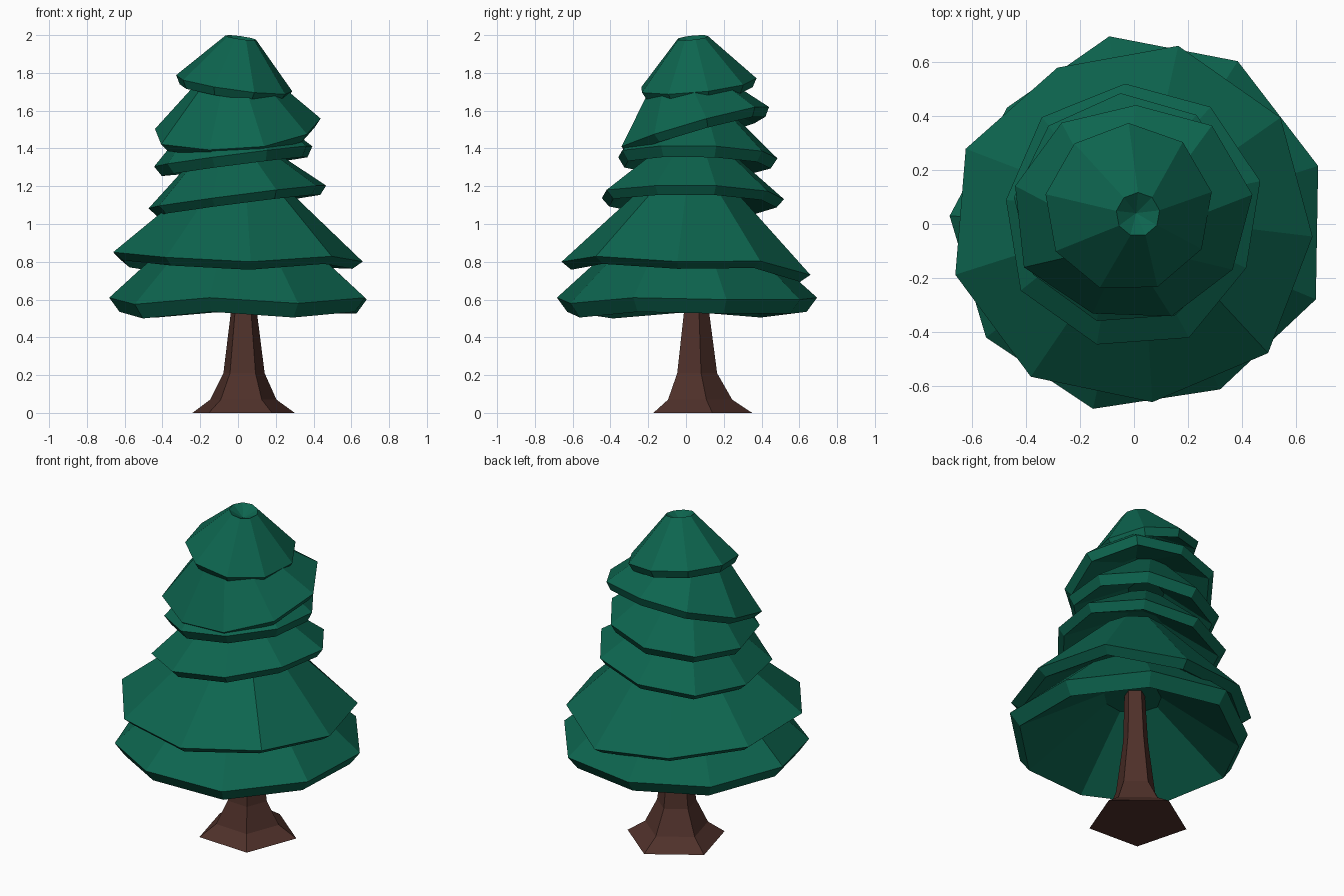
import bpy, bmesh
from math import cos, sin, radians, atan
from mathutils import Matrix, Vector

if "Cube" in bpy.data.objects:
    bpy.data.objects.remove(bpy.data.objects["Cube"])


def material(name, rgb):
    m = bpy.data.materials.new(name)
    m.diffuse_color = (*rgb, 1)
    m.use_nodes = True
    m.node_tree.nodes["Principled BSDF"].inputs["Base Color"].default_value = m.diffuse_color
    return m


def loft(name, sides, phase, rings, mat, matrix=Matrix(), top_tip=None,
         wave=None, radii=None):
    """Skin a stack of rings (cx, cy, z, scale, waviness), from bottom/inside to top."""
    bm = bmesh.new()
    wave = wave or [0] * sides
    radii = radii or [1] * sides
    loops = []
    for cx, cy, z, s, w in rings:
        angs = [radians(phase + 360 * k / sides) for k in range(sides)]
        loops.append([bm.verts.new((cx + s * r * cos(a), cy + s * r * sin(a), z + w * dz))
                      for a, dz, r in zip(angs, wave, radii)])
    for lo, hi in zip(loops, loops[1:]):
        for k in range(sides):
            n = (k + 1) % sides
            bm.faces.new((lo[k], lo[n], hi[n], hi[k]))
    bm.faces.new(loops[0][::-1])
    if top_tip is None:
        bm.faces.new(loops[-1])
    else:
        tip = bm.verts.new((0, 0, top_tip))
        for k in range(sides):
            bm.faces.new((loops[-1][k], loops[-1][(k + 1) % sides], tip))
    bmesh.ops.recalc_face_normals(bm, faces=bm.faces)
    bm.transform(matrix)
    me = bpy.data.meshes.new(name)
    bm.to_mesh(me)
    bm.free()
    me.materials.append(mat)
    ob = bpy.data.objects.new(name, me)
    bpy.context.collection.objects.link(ob)
    return ob


green = material("needles", (0.004, 0.130, 0.078))
brown = material("bark", (0.078, 0.030, 0.023))

# Flared five-sided trunk
loft("trunk", 5, -57, [(.025, .066, 0, .285, 0), (.025, .06, .07, .185, 0),
                       (.03, .05, .21, .115, 0), (.03, .05, .53, .073, 0),
                       (.02, .03, .85, .06, 0)], brown)

# Foliage tiers: centre x, y, z, radius, height, rim drop, slope in x, slope in y, phase
tiers = [
    (0.00, 0.00, 0.60, .70, .47, .075, 0.00, 0.00, 17.5),
    (0.00, 0.00, 0.80, .675, .46, .04, -.04, -.05, -4),
    (0.00, 0.04, 1.145, .49, .30, .045, .13, -.02, 14),
    (-.02, 0.055, 1.36, .43, .30, .055, .13, -.02, 14),
    (0.00, 0.05, 1.51, .44, .34, .045, .07, .28, 9),
    (-.02, 0.06, 1.74, .315, .25, .045, -.14, .10, 10),
]
# Uneven drooping and reach of the rim points
waves = {0: [0, 0, .01, -.02, .01, -.025, .01, -.02, .01],
         1: [.025, .045, -.03, -.02, 0, .015, -.02, -.03, .025]}
reach = {0: [1.02, 1.02, 1.0, .91, .975, .985, 1.0, .985, 1.04],
         1: [.98, .99, 1.01, .955, 1.01, 1.02, 1.01, .98, 1.02],
         2: [.99, .99, .98, 1.01, .98, 1.04, 1.03, 1.03, .95],
         4: [1.01, 1.0, .92, .97, 1.02, 1.06, .97, .97, .97]}
for i, (x, y, z, r, h, drop, sx, sy, ph) in enumerate(tiers):
    tilt = Matrix.Rotation(atan(sy), 4, 'X') @ Matrix.Rotation(-atan(sx), 4, 'Y')
    # hollow underside, lower rim, outer edge, then the sloping top with a dimple
    rings = [(0, 0, .33 * r, .24 * r, 0), (0, 0, -drop, .92 * r, 1),
             (0, 0, 0, r, 1), (0, 0, h, .26 * r, 0)]
    loft(f"foliage_tier_{i + 1}", 9, ph, rings, green,
         Matrix.Translation(Vector((x, y, z))) @ tilt, top_tip=h - .16 * r,
         wave=waves.get(i), radii=reach.get(i))
